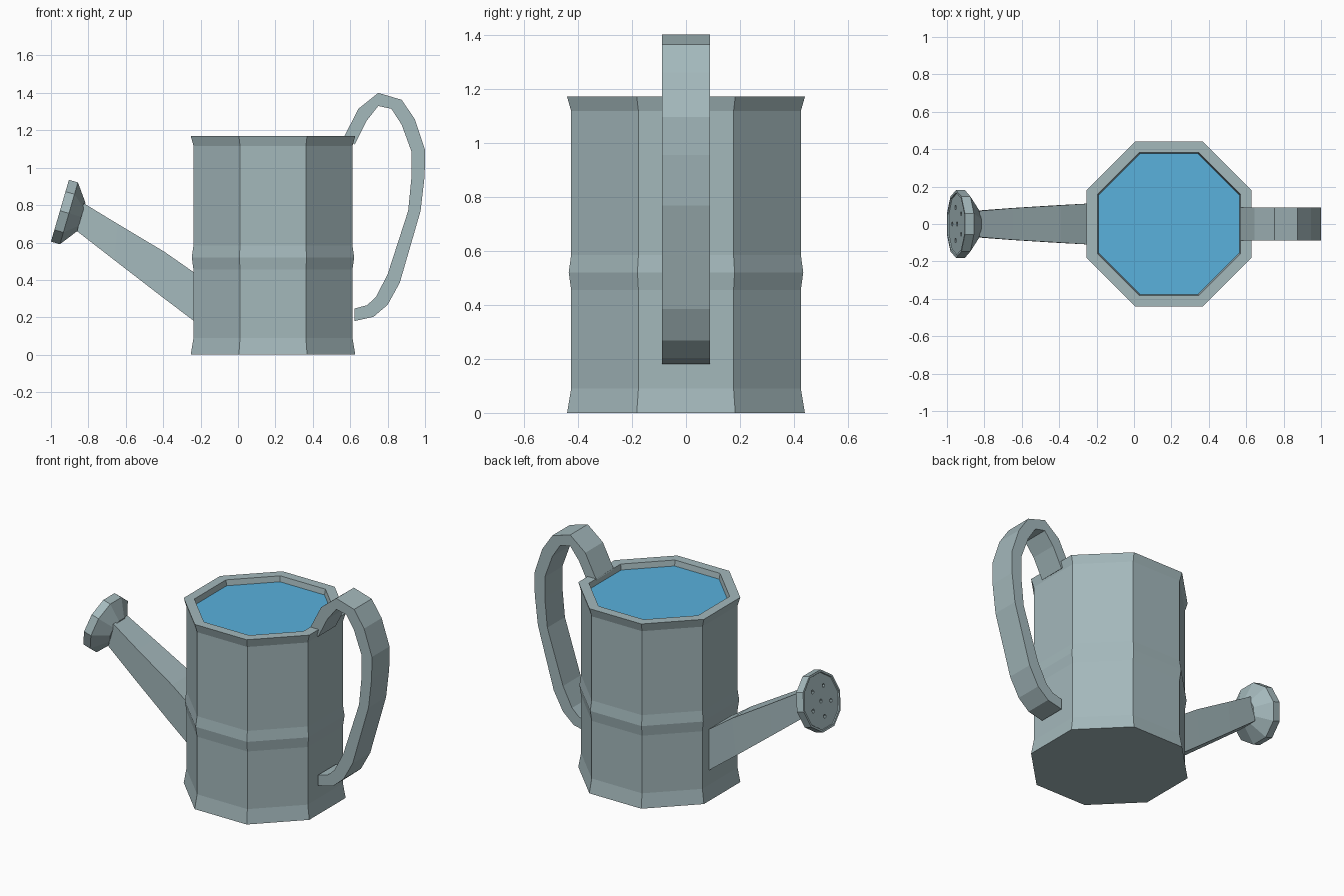
import bpy, bmesh
from math import pi, cos, sin
from mathutils import Matrix, Vector

if "Cube" in bpy.data.objects:
    bpy.data.objects.remove(bpy.data.objects["Cube"])


def material(name, color):
    m = bpy.data.materials.new(name)
    m.diffuse_color = color
    m.use_nodes = True
    m.node_tree.nodes["Principled BSDF"].inputs["Base Color"].default_value = m.diffuse_color
    return m


metal = material("painted_metal", (0.37, 0.48, 0.50, 1))
blue = material("water_blue", (0.10, 0.44, 0.72, 1))


def finish(name, bm, mat):
    bmesh.ops.recalc_face_normals(bm, faces=bm.faces)
    me = bpy.data.meshes.new(name)
    bm.to_mesh(me)
    bm.free()
    ob = bpy.data.objects.new(name, me)
    me.materials.append(mat)
    bpy.context.collection.objects.link(ob)
    return ob


def skin(bm, rings, cap_start=True, cap_end=True):
    """Join successive closed rings of points with quads."""
    vs = [[bm.verts.new(p) for p in ring] for ring in rings]
    n = len(vs[0])
    for a, b in zip(vs, vs[1:]):
        for i in range(n):
            j = (i + 1) % n
            bm.faces.new((a[i], a[j], b[j], b[i]))
    if cap_start:
        bm.faces.new(vs[0][::-1])
    if cap_end:
        bm.faces.new(vs[-1])


def ngon_rings(profile, sides, phase, frame):
    """Polygon rings for (radius, height) pairs, placed by a frame matrix."""
    return [[frame @ Vector((r * cos(phase + 2 * pi * i / sides),
                             r * sin(phase + 2 * pi * i / sides), z))
             for i in range(sides)] for r, z in profile]


def strap(name, outer, inner, widths):
    """Rectangular tube between two side-view outlines, symmetric in y."""
    bm = bmesh.new()
    skin(bm, [[(a[0], -w, a[1]), (a[0], w, a[1]), (b[0], w, b[1]), (b[0], -w, b[1])]
              for a, b, w in zip(outer, inner, widths)])
    return finish(name, bm, metal)


# Octagonal body with flared foot, middle bead and rim (profile in apothems)
body_frame = Matrix.Translation((0.187, 0, 0))
k = 1 / cos(pi / 8)
profile = [(0.440, 0), (0.425, 0.09), (0.425, 0.455), (0.434, 0.52), (0.425, 0.585),
           (0.425, 1.117), (0.440, 1.17), (0.382, 1.17), (0.376, 1.135)]
bm = bmesh.new()
skin(bm, ngon_rings([(r * k, z) for r, z in profile], 8, pi / 8, body_frame), cap_end=False)
finish("body", bm, metal)

# Water surface closing the top
bm = bmesh.new()
bm.faces.new([bm.verts.new(p) for p in
              ngon_rings([(0.376 * k, 1.135)], 8, pi / 8, body_frame)[0]])
water = finish("water", bm, blue)
if water.data.polygons[0].normal.z < 0:
    water.data.flip_normals()

# Curved handle
outer = [(0.567, 1.165), (0.644, 1.315), (0.75, 1.40), (0.875, 1.363), (0.945, 1.26), (1.0, 1.095),
         (0.998, 0.955), (0.976, 0.768), (0.865, 0.385), (0.80, 0.267), (0.725, 0.203), (0.623, 0.18)]
inner = [(0.623, 1.123), (0.687, 1.25), (0.75, 1.33), (0.82, 1.315), (0.875, 1.23), (0.928, 1.085),
         (0.928, 0.955), (0.91, 0.77), (0.80, 0.43), (0.737, 0.308), (0.69, 0.265), (0.623, 0.247)]
strap("handle", outer, inner, [0.088] * 12)

# Tapered square spout
strap("spout",
      [(-0.235, 0.44), (-0.393, 0.55), (-0.644, 0.70), (-0.825, 0.81)],
      [(-0.235, 0.18), (-0.42, 0.32), (-0.66, 0.505), (-0.86, 0.66)],
      [0.11, 0.10, 0.085, 0.07])

# Ten-sided sprinkler head, its local z pointing out along the spray
n = Vector((-0.96, 0, 0.279)).normalized()
y = Vector((0, 1, 0))
rose_frame = Matrix.Translation((-0.952, 0, 0.77)) @ Matrix((y.cross(n), y, n)).transposed().to_4x4()
bm = bmesh.new()
skin(bm, ngon_rings([(0.083, -0.119), (0.181, -0.05), (0.181, 0), (0.168, 0), (0.165, -0.006)],
                    10, pi / 2, rose_frame))
rose = finish("sprinkler_head", bm, metal)

# Spray holes: one central, five around it
bm = bmesh.new()
spots = [(0, 0)] + [(0.093 * cos(pi + i * 2 * pi / 5), 0.093 * sin(pi + i * 2 * pi / 5)) for i in range(5)]
for u, v in spots:
    f = rose_frame @ Matrix.Translation((u, v, 0))
    skin(bm, ngon_rings([(0.012, -0.03), (0.012, 0.02)], 8, 0, f))
cutter = finish("hole_cutter", bm, metal)
cutter.hide_render = True
cutter.display_type = 'WIRE'
mod = rose.modifiers.new("spray_holes", 'BOOLEAN')
mod.operation = 'DIFFERENCE'
mod.solver = 'EXACT'
mod.object = cutter
